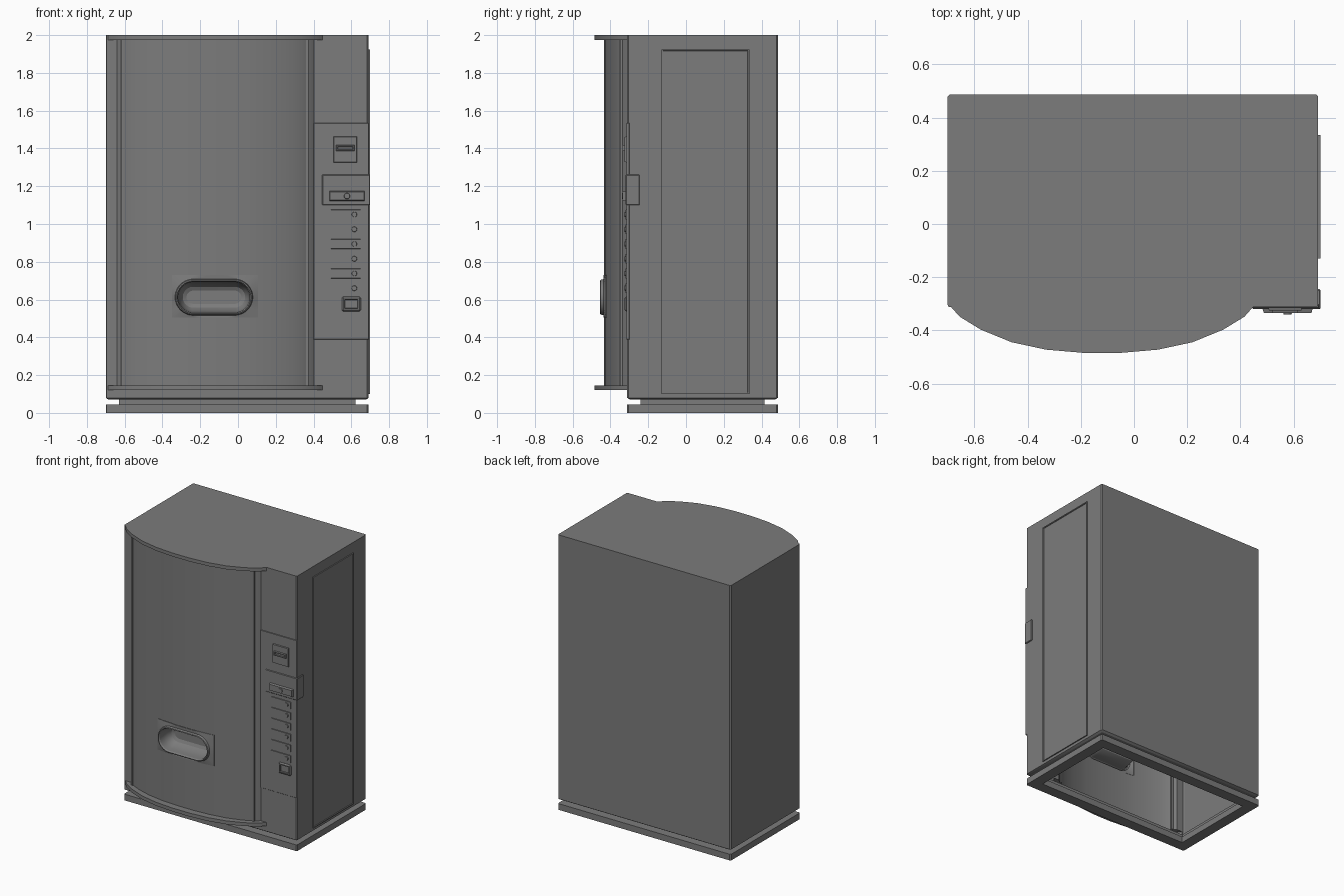
import bpy, bmesh, math
from mathutils import Vector, Matrix

if "Cube" in bpy.data.objects:
    bpy.data.objects.remove(bpy.data.objects["Cube"])

grey = bpy.data.materials.new("machine grey")
grey.use_nodes = True
colour = (0.2, 0.2, 0.2, 1)
grey.diffuse_color = colour
grey.node_tree.nodes["Principled BSDF"].inputs["Base Color"].default_value = colour

LEFT, RIGHT, FRONT, BACK = -0.70, 0.692, -0.312, 0.486
MID = -0.12  # centre line of the bowed door


def finish(name, bm, smooth=False):
    mesh = bpy.data.meshes.new(name)
    bm.to_mesh(mesh)
    bm.free()
    mesh.materials.append(grey)
    obj = bpy.data.objects.new(name, mesh)
    bpy.context.collection.objects.link(obj)
    if smooth:
        bpy.ops.object.select_all(action='DESELECT')
        obj.select_set(True)
        bpy.context.view_layer.objects.active = obj
        bpy.ops.object.shade_smooth_by_angle(angle=math.radians(25))
    return obj


def loft(bm, rings, flip=False):
    rows = [[bm.verts.new(p) for p in ring] for ring in rings]
    n = len(rows[0])
    for a, b in zip(rows, rows[1:]):
        for i in range(n):
            j = (i + 1) % n
            quad = [a[i], a[j], b[j], b[i]]
            bm.faces.new(quad[::-1] if flip else quad)
    return rows


def box(name, x, y, z, bevel=0, taper=0, inset=None, side=(0, -1, 0)):
    """Box from ranges; taper and inset act on the face pointing to side."""
    bm = bmesh.new()
    size = Vector((x[1] - x[0], y[1] - y[0], z[1] - z[0]))
    centre = Vector((sum(x), sum(y), sum(z))) / 2
    bmesh.ops.create_cube(bm, size=1, matrix=Matrix.Translation(centre) @ Matrix.Diagonal(size).to_4x4())
    bm.normal_update()
    face = max(bm.faces, key=lambda f: f.normal.dot(Vector(side)))
    if taper:
        for v in face.verts:
            v.co.x -= math.copysign(taper, v.co.x - centre.x)
            v.co.z -= math.copysign(taper, v.co.z - centre.z)
    if bevel:
        bmesh.ops.bevel(bm, geom=bm.edges[:], offset=bevel, segments=1, affect='EDGES')
        bm.normal_update()
        face = max(bm.faces, key=lambda f: (round(f.normal.dot(Vector(side)), 3), f.calc_area()))
    for width, depth in inset or []:
        bmesh.ops.inset_region(bm, faces=[face], thickness=width, depth=depth)
    return finish(name, bm)


def knob(name, x, y, z, radius, depth):
    bm = bmesh.new()
    place = Matrix.Translation((x, y, z)) @ Matrix.Rotation(math.pi / 2, 4, 'X')
    bmesh.ops.create_cone(bm, cap_ends=True, segments=16, radius1=radius,
                          radius2=radius * 0.85, depth=depth, matrix=place)
    return finish(name, bm, True)


# Door bow, half of it as offset from the centre line and bulge
half = [(0.07, 0.172), (0.21, 0.16), (0.34, 0.132), (0.455, 0.085), (0.535, 0.036), (0.567, 0)]
bow = [(-x, b) for x, b in reversed(half)] + half


def footprint(z, wide=1.0, bulge=0.0, inset=0.0):
    c = 0.008
    pts = [(MID + x * wide, FRONT + inset - b * bulge) for x, b in bow]
    pts += [(RIGHT - c, FRONT), (RIGHT, FRONT + c), (RIGHT, BACK - c), (RIGHT - c, BACK),
            (LEFT + c, BACK), (LEFT, BACK - c), (LEFT, FRONT + c), (LEFT + c / 2, FRONT)]
    if inset:
        pts = [(min(max(x, LEFT + inset), RIGHT - inset),
                min(max(y, FRONT + inset), BACK - inset)) for x, y in pts]
    return [(x, y, z) for x, y in pts]


DOOR = dict(wide=0.92, bulge=0.71)
LIP = dict(wide=1.0, bulge=1.0)


def door_y(x):
    pts = [(MID + px * DOOR["wide"], FRONT - b * DOOR["bulge"]) for px, b in bow]
    for (x0, y0), (x1, y1) in zip(pts, pts[1:]):
        if x0 <= x <= x1:
            return y0 + (y1 - y0) * (x - x0) / (x1 - x0)
    return FRONT


# Cabinet shell: top, lips, bowed door, toe recess and plinth, open underneath
bm = bmesh.new()
rows = loft(bm, [
    footprint(2, **LIP), footprint(1.975, **LIP), footprint(1.975, **DOOR),
    footprint(0.145, **DOOR), footprint(0.145, **LIP), footprint(0.12, **LIP),
    footprint(0.12), footprint(0.08), footprint(0.07, inset=0.015),
    footprint(0.07, inset=0.07), footprint(0.045, inset=0.07),
    footprint(0.045), footprint(0), footprint(0, inset=0.08),
    footprint(0.045, inset=0.08)], flip=True)
bm.faces.new(rows[0])
bmesh.ops.remove_doubles(bm, verts=bm.verts[:], dist=1e-5)

# Opening in the door for the delivery bin
PX, PZ, PW, PH = -0.1225, 0.6175, 0.2275, 0.1125


def door_faces():
    return [f for f in bm.faces if f.calc_center_median().y < -0.32
            and 0.15 < f.calc_center_median().z < 1.97 and abs(f.normal.z) < 0.5]


bm.normal_update()
for point, normal in [((PX - PW, 0, 0), (1, 0, 0)), ((PX + PW, 0, 0), (1, 0, 0)),
                      ((0, 0, PZ - PH), (0, 0, 1)), ((0, 0, PZ + PH), (0, 0, 1))]:
    faces = door_faces()
    geom = faces + list({e for f in faces for e in f.edges}) + list({v for f in faces for v in f.verts})
    bmesh.ops.bisect_plane(bm, geom=geom, plane_co=point, plane_no=normal, dist=1e-5)
    bm.normal_update()
hole = [f for f in door_faces() if abs(f.calc_center_median().x - PX) < PW
        and abs(f.calc_center_median().z - PZ) < PH]
bmesh.ops.delete(bm, geom=hole, context='FACES')
finish("cabinet", bm, True)

# Delivery bin: plate, raised oval rim and bowl
angles = [math.radians(i * 10 + 5) for i in range(36)]


def plate_ring(lift):
    ring = []
    for t in angles:
        k = 1 / max(abs(math.cos(t)), abs(math.sin(t)))
        x, z = PX + PW * k * math.cos(t), PZ + PH * k * math.sin(t)
        ring.append((x, door_y(x) - lift, z))
    return ring


def oval_ring(radius, y):
    return [(PX - 0.005 + math.copysign(0.11, math.cos(t)) + radius * math.cos(t), y,
             PZ - 0.005 + radius * math.sin(t)) for t in angles]


bm = bmesh.new()
rows = loft(bm, [plate_ring(0), plate_ring(0.004), oval_ring(0.096, -0.437),
                 oval_ring(0.092, -0.452), oval_ring(0.086, -0.455), oval_ring(0.08, -0.445),
                 oval_ring(0.078, -0.41), oval_ring(0.07, -0.37), oval_ring(0.055, -0.345),
                 oval_ring(0.035, -0.335)])
bm.faces.new(rows[-1])
finish("delivery_bin", bm, True)

# Upright trims on both edges of the door
for name, x in (("door_trim_right", -0.613), ("door_trim_left", 0.366)):
    y = door_y(x)
    box(name, (x - 0.007, x + 0.007), (y - 0.009, y + 0.012), (0.145, 1.975))

# Side panel with a grooved border
box("side_panel", (RIGHT - 0.005, 0.70), (-0.13, 0.335), (0.10, 1.925),
    inset=[(0.01, 0), (0.003, -0.005)], side=(1, 0, 0))

# Control column
box("control_panel", (0.4, 0.694), (-0.316, -0.3), (0.388, 1.535), bevel=0.002)

# Note reader
box("note_reader", (0.503, 0.632), (-0.325, -0.31), (1.325, 1.465), taper=0.004)
box("note_mouth", (0.518, 0.618), (-0.335, -0.32), (1.385, 1.42), taper=0.004,
    inset=[(0.008, 0), (0.002, -0.008)])

# Coin box wrapping round the corner
box("coin_box", (0.445, 0.70), (-0.32, -0.245), (1.10, 1.262), bevel=0.004)
box("coin_plate", (0.482, 0.672), (-0.335, -0.315), (1.12, 1.176), taper=0.006)
knob("coin_button", 0.577, -0.336, 1.148, 0.017, 0.008)

# Selection buttons
for i in range(6):
    z = 1.05 - i * 0.078
    box(f"selection_plate_{i + 1}", (0.49, 0.65), (-0.321, -0.31), (z - 0.027, z + 0.027), taper=0.002)
    knob(f"selection_button_{i + 1}", 0.616, -0.322, z, 0.015, 0.008)

# Coin return
box("coin_return", (0.55, 0.65), (-0.325, -0.305), (0.537, 0.616), bevel=0.008,
    inset=[(0.01, 0), (0.004, -0.012)])
